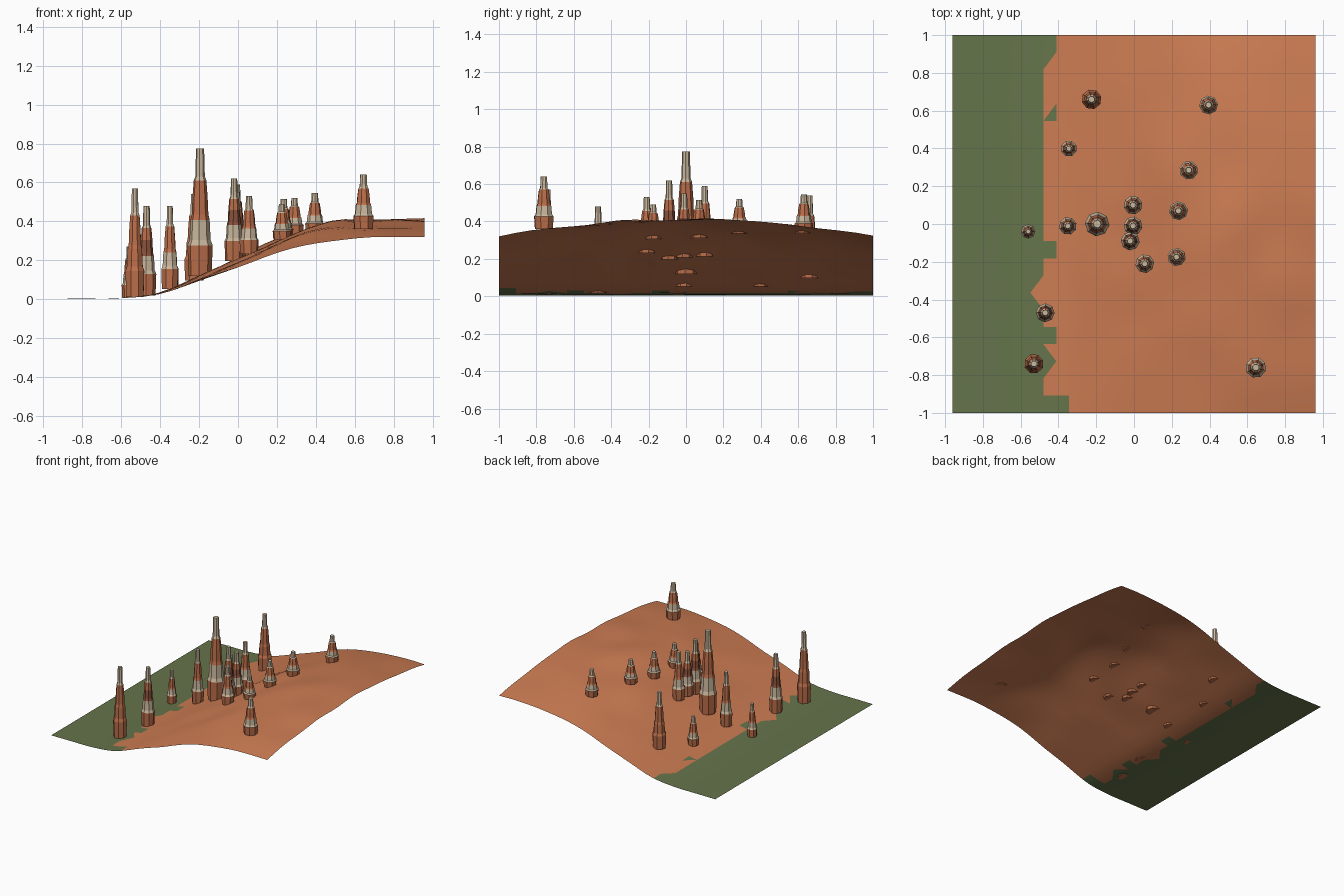
import bpy, math
from mathutils import Vector, noise

cube = bpy.data.objects.get("Cube")
if cube:
    bpy.data.objects.remove(cube)


def material(name, rgb):
    m = bpy.data.materials.new(name)
    m.use_nodes = True
    m.diffuse_color = (*rgb, 1)
    m.node_tree.nodes["Principled BSDF"].inputs["Base Color"].default_value = (*rgb, 1)
    return m


SAND = material("orange sand", (0.60, 0.20, 0.085))
GRASS = material("dull green grass", (0.13, 0.175, 0.07))
ROCK = material("orange rock", (0.51, 0.16, 0.07))
RUST = material("rust rock", (0.26, 0.085, 0.045))
CREAM = material("cream stone", (0.60, 0.48, 0.34))


def build(name, verts, faces, mats, indices):
    mesh = bpy.data.meshes.new(name)
    mesh.from_pydata(verts, [], faces)
    for m in mats:
        mesh.materials.append(m)
    mesh.polygons.foreach_set("material_index", indices)
    obj = bpy.data.objects.new(name, mesh)
    bpy.context.collection.objects.link(obj)
    return obj


# Hill heights along x at even spacing, falling off towards both y edges
RIDGE = [0.004, 0.005, 0.007, 0.035, 0.12, 0.21, 0.305, 0.37, 0.402, 0.412, 0.41]


def height(x, y):
    u = (x + 1) * 5
    i = min(int(u), 9)
    f = u - i
    a, b, c, d = (RIDGE[max(0, min(10, i + k))] for k in (-1, 0, 1, 2))
    z = b + f * (c - a + f * (2 * a - 5 * b + 4 * c - d + f * (3 * (b - c) + d - a))) / 2
    bump = noise.noise(Vector((x * 3, y * 3, 4))) * 0.025 * min(1, z / 0.2)
    return max(0, z * (1 - 0.22 * y * y) + bump * (1 - abs(y) * 0.6))


# Terrain sheet with a ragged grass border
NX, NY = 28, 22
BORDER = -0.48


def is_grass(tri, row, col, first):
    cx = sum(p[0] for p in tri) / 3
    cy = sum(p[1] for p in tri) / 3
    limit = BORDER
    for mid, half, reach in ((-0.727, 0.091, 0.069), (-0.364, 0.091, -0.069), (1, 0.182, 0.09)):
        limit += reach * max(0, 1 - abs(cy - mid) / half)
    if row in (4, 9):
        limit += 0.069
    if row == 0:
        limit += 0.13
    return cx < limit or (row == 17 and col == 7 and first)


def terrain():
    verts = []
    for j in range(NY + 1):
        for i in range(NX + 1):
            x, y = -0.96 + 1.92 * i / NX, -1 + 2 * j / NY
            verts.append((x, y, height(x, y)))
    faces, indices = [], []
    for j in range(NY):
        for i in range(NX):
            a = j * (NX + 1) + i
            b, c, d = a + 1, a + NX + 2, a + NX + 1
            pair = [(a, b, d), (b, c, d)] if j in (3, 6) else [(a, b, c), (a, c, d)]
            for k, tri in enumerate(pair):
                faces.append(tri)
                indices.append(int(is_grass([verts[v] for v in tri], j, i, k == 0)))
    obj = build("terrain", verts, faces, [SAND, GRASS], indices)
    for p in obj.data.polygons:
        p.use_smooth = True


# Rock spires: stacked eight-sided layers (share of height, share of radius)
PROFILE = [(0, 0.92), (0.24, 1.0), (0.28, 0.84), (0.44, 0.76), (0.48, 0.66),
           (0.62, 0.6), (0.75, 0.5), (0.78, 0.38), (1, 0.32)]
BANDS = {"banded": [0, 2, 2, 0, 0, 0, 2, 2],
         "dark": [0, 2, 2, 1, 1, 0, 2, 2],
         "plain": [0, 0, 0, 0, 0, 0, 2, 2]}
SIDES = 8


def spire(number, x, y, top, radius, style):
    base = height(x, y)
    verts, faces, indices = [], [], []
    for t, r in PROFILE:
        for k in range(SIDES):
            ang = math.tau * k / SIDES + number * 0.37
            verts.append((x + radius * r * math.cos(ang), y + radius * r * math.sin(ang),
                          base + (top - base) * t))
    for layer, colour in enumerate(BANDS[style]):
        for k in range(SIDES):
            a, b = layer * SIDES + k, layer * SIDES + (k + 1) % SIDES
            faces.append((a, b, b + SIDES, a + SIDES))
            indices.append(colour)
    faces += [tuple(reversed(range(SIDES))), tuple(range(len(verts) - SIDES, len(verts)))]
    build(f"rock_spire_{number}", verts, faces, [ROCK, RUST, CREAM], indices + [0, 2])


terrain()
SPIRES = [(-0.53, -0.74, 0.57, 0.052, "plain"), (-0.47, -0.47, 0.48, 0.05, "dark"),
          (-0.35, -0.01, 0.48, 0.047, "banded"), (-0.195, 0, 0.775, 0.065, "banded"),
          (-0.225, 0.66, 0.54, 0.053, "plain"), (-0.02, -0.09, 0.62, 0.05, "dark"),
          (-0.005, 0.1, 0.59, 0.05, "banded"), (-0.005, -0.01, 0.55, 0.05, "dark"),
          (0.057, -0.21, 0.53, 0.05, "banded"), (0.225, -0.175, 0.49, 0.048, "banded"),
          (0.235, 0.07, 0.515, 0.05, "banded"), (0.29, 0.285, 0.52, 0.05, "banded"),
          (0.395, 0.63, 0.545, 0.05, "banded"), (0.645, -0.76, 0.64, 0.055, "banded"),
          (-0.56, -0.04, 0.27, 0.038, "banded"), (-0.345, 0.4, 0.28, 0.043, "banded")]
for n, s in enumerate(SPIRES, 1):
    spire(n, *s)
